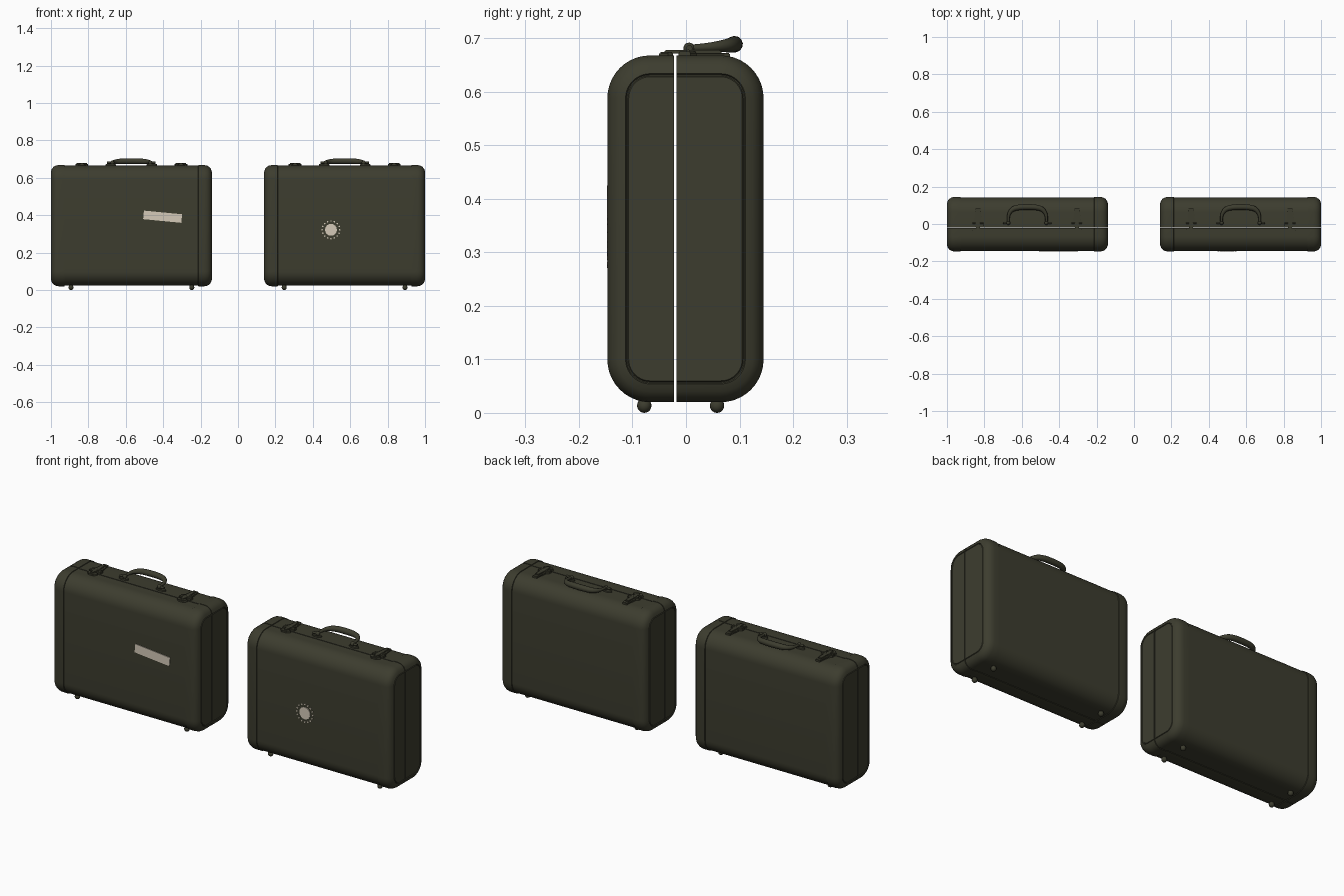
import bpy, bmesh
from math import pi, sin, cos, radians
from mathutils import Matrix, Vector

cube = bpy.data.objects.get("Cube")
if cube:
    bpy.data.objects.remove(cube)


def material(name, rgb):
    m = bpy.data.materials.new(name)
    m.use_nodes = True
    m.diffuse_color = (*rgb, 1)
    m.node_tree.nodes["Principled BSDF"].inputs["Base Color"].default_value = (*rgb, 1)
    return m


OLIVE = material("olive leather", (0.046, 0.046, 0.028))
CREAM = material("cream paper", (0.66, 0.59, 0.48))

SEAM, GAP = -0.02, 0.002
TOP, BOTTOM, FRONT, BACK = 0.668, 0.02, -0.147, 0.145


def finish(bm, name, mat, cx):
    bmesh.ops.recalc_face_normals(bm, faces=bm.faces)
    for f in bm.faces:
        f.smooth = True
    me = bpy.data.meshes.new(name)
    bm.to_mesh(me)
    bm.free()
    me.set_sharp_from_angle(angle=radians(35))
    me.materials.append(mat)
    ob = bpy.data.objects.new(name, me)
    ob.location.x = cx
    bpy.context.collection.objects.link(ob)
    return ob


def section(x, inset, radius):
    """Rounded rectangle across the case at x."""
    y0, y1, z0, z1 = FRONT + inset, BACK - inset, BOTTOM + inset, TOP - inset
    pts = []
    centres = [(y1 - radius, z1 - radius), (y0 + radius, z1 - radius),
               (y0 + radius, z0 + radius), (y1 - radius, z0 + radius)]
    for q, (cy, cz) in enumerate(centres):
        for i in range(11):
            a = (q + i / 10) * pi / 2
            pts.append((x, cy + radius * cos(a), cz + radius * sin(a)))
    return pts


def loft(bm, rings):
    rows = [[bm.verts.new(p) for p in ring] for ring in rings]
    for a, b in zip(rows, rows[1:]):
        for i in range(len(a)):
            j = (i + 1) % len(a)
            bm.faces.new((a[i], a[j], b[j], b[i]))
    bm.faces.new(rows[0])
    bm.faces.new(rows[-1])


def split_shell(rings, name, cx):
    """Two closed halves with a narrow slit between them."""
    for half, side in (("front", -1), ("back", 1)):
        bm = bmesh.new()
        loft(bm, rings)
        cut = bmesh.ops.bisect_plane(
            bm, geom=bm.verts[:] + bm.edges[:] + bm.faces[:],
            plane_co=(0, SEAM + side * GAP, 0), plane_no=(0, -side, 0), clear_outer=True)
        edges = [e for e in cut["geom_cut"] if isinstance(e, bmesh.types.BMEdge)]
        bmesh.ops.holes_fill(bm, edges=edges)
        finish(bm, f"{name}_{half}", OLIVE, cx)


def prism(bm, outline, z0, z1, bevel=0.002):
    """Upright slab from an xy outline, top edges softened."""
    low = [bm.verts.new((x, y, z0)) for x, y in outline]
    high = [bm.verts.new((x, y, z1)) for x, y in outline]
    n = len(low)
    for i in range(n):
        bm.faces.new((low[i], low[(i + 1) % n], high[(i + 1) % n], high[i]))
    bm.faces.new(low)
    top = bm.faces.new(high)
    bmesh.ops.bevel(bm, geom=top.edges[:], offset=bevel, segments=2, affect='EDGES')


def mirrored(half):
    return half + [(-x, y) for x, y in reversed(half)]


def ball(bm, centre, r, scale=(1, 1, 1)):
    bmesh.ops.create_uvsphere(bm, u_segments=16, v_segments=10, radius=r,
                              matrix=Matrix.Translation(centre) @ Matrix.Diagonal((*scale, 1)))


def rod(bm, centre, r, length, axis):
    rot = Vector((0, 0, 1)).rotation_difference(Vector(axis)).to_matrix().to_4x4()
    bmesh.ops.create_cone(bm, cap_ends=True, segments=16, radius1=r, radius2=r,
                          depth=length, matrix=Matrix.Translation(centre) @ rot)


def handle_grip(name, cx):
    # x, y, z, thickness for one half, mirrored to the other
    half = [(0.102, 0.012, 0.682, 0.45), (0.103, 0.034, 0.683, 0.5),
            (0.096, 0.062, 0.685, 0.7), (0.075, 0.083, 0.687, 0.95), (0.04, 0.09, 0.689, 1.05)]
    path = half + [(0, 0.091, 0.689, 1.08)] + [(-x, y, z, r) for x, y, z, r in reversed(half)]
    cu = bpy.data.curves.new(name, 'CURVE')
    cu.dimensions = '3D'
    cu.bevel_depth, cu.bevel_resolution, cu.use_fill_caps = 0.0145, 4, True
    sp = cu.splines.new('NURBS')
    sp.points.add(len(path) - 1)
    for p, (x, y, z, r) in zip(sp.points, path):
        p.co, p.radius = (x, y, z, 1), r
    sp.use_endpoint_u, sp.order_u, sp.resolution_u = True, 3, 6
    tmp = bpy.data.objects.new(name + "_path", cu)
    bpy.context.collection.objects.link(tmp)
    dg = bpy.context.evaluated_depsgraph_get()
    me = bpy.data.meshes.new_from_object(tmp.evaluated_get(dg))
    bm = bmesh.new()
    bm.from_mesh(me)
    bpy.data.objects.remove(tmp)
    bpy.data.meshes.remove(me)
    finish(bm, name, OLIVE, cx)


def suitcase(side, cx):
    # Main shell
    split_shell([section(x, 0.003, 0.078) for x in (-0.37, 0.37)], f"{side}_shell", cx)
    # Rounded end caps with a flat recessed panel
    profile = [(0.356, 0.004, 0.078), (0.358, 0, 0.08), (0.39, 0, 0.08), (0.405, 0.003, 0.077),
               (0.417, 0.010, 0.07), (0.425, 0.02, 0.06), (0.43, 0.034, 0.046),
               (0.427, 0.036, 0.044), (0.427, 0.038, 0.042), (0.43, 0.04, 0.04)]
    for end, s in (("left", 1), ("right", -1)):
        split_shell([section(s * x, i, r) for x, i, r in profile], f"{side}_{end}_cap", cx)

    # Latches
    for end, s in (("left", 1), ("right", -1)):
        bm = bmesh.new()
        prism(bm, mirrored([(0.013, 0.082), (0.02, 0.03), (0.022, -0.01)]), TOP - 0.006, 0.673)
        prism(bm, mirrored([(0.02, 0.02), (0.034, 0.008), (0.034, -0.014)]), TOP - 0.006, 0.675)
        prism(bm, mirrored([(0.024, -0.024), (0.03, -0.034), (0.014, -0.05)]), TOP - 0.006, 0.674)
        prism(bm, mirrored([(0.009, 0.066), (0.014, 0.0), (0.008, -0.04)]), 0.672, 0.678)
        rod(bm, (0, 0.004, 0.675), 0.004, 0.056, (1, 0, 0))
        bmesh.ops.translate(bm, vec=(s * 0.265, 0, 0), verts=bm.verts)
        finish(bm, f"{side}_{end}_latch", OLIVE, cx)

    # Handle grip and its hinge mounts
    handle_grip(f"{side}_handle", cx)
    for end, s in (("left", 1), ("right", -1)):
        bm = bmesh.new()
        oval = [(s * 0.11 + 0.028 * cos(a), 0.008 + 0.013 * sin(a))
                for a in (i * pi / 10 for i in range(20))]
        prism(bm, oval, TOP - 0.006, 0.673)
        ball(bm, (s * 0.102, 0.006, 0.681), 0.011)
        rod(bm, (s * 0.112, 0.006, 0.681), 0.006, 0.036, (1, 0, 0))
        finish(bm, f"{side}_{end}_handle_mount", OLIVE, cx)

    # Feet
    for sx, end in ((1, "left"), (-1, "right")):
        for y, row in ((-0.078, "front"), (0.058, "back")):
            bm = bmesh.new()
            ball(bm, (sx * 0.323, y, 0.0135), 0.0135)
            rod(bm, (sx * 0.323, y, 0.02), 0.011, 0.014, (0, 0, 1))
            finish(bm, f"{side}_{end}_{row}_foot", OLIVE, cx)


suitcase("left", 0.57)
suitcase("right", -0.57)

# Tilted paper label on one case
bm = bmesh.new()
bmesh.ops.create_cube(bm, size=1, matrix=Matrix.Translation((0.167, FRONT + 0.002, 0.392))
                      @ Matrix.Rotation(radians(5.5), 4, 'Y') @ Matrix.Diagonal((0.205, 0.005, 0.046, 1)))
finish(bm, "right_label", CREAM, -0.57)

# Round sticker ringed by dots on the other
bm = bmesh.new()
cx, cz = -0.073, 0.322
rod(bm, (cx, FRONT + 0.002, cz), 0.032, 0.005, (0, 1, 0))
for i in range(16):
    a = i * pi / 8
    rod(bm, (cx + 0.047 * cos(a), FRONT + 0.002, cz + 0.047 * sin(a)), 0.004, 0.005, (0, 1, 0))
finish(bm, "left_sticker", CREAM, 0.57)
